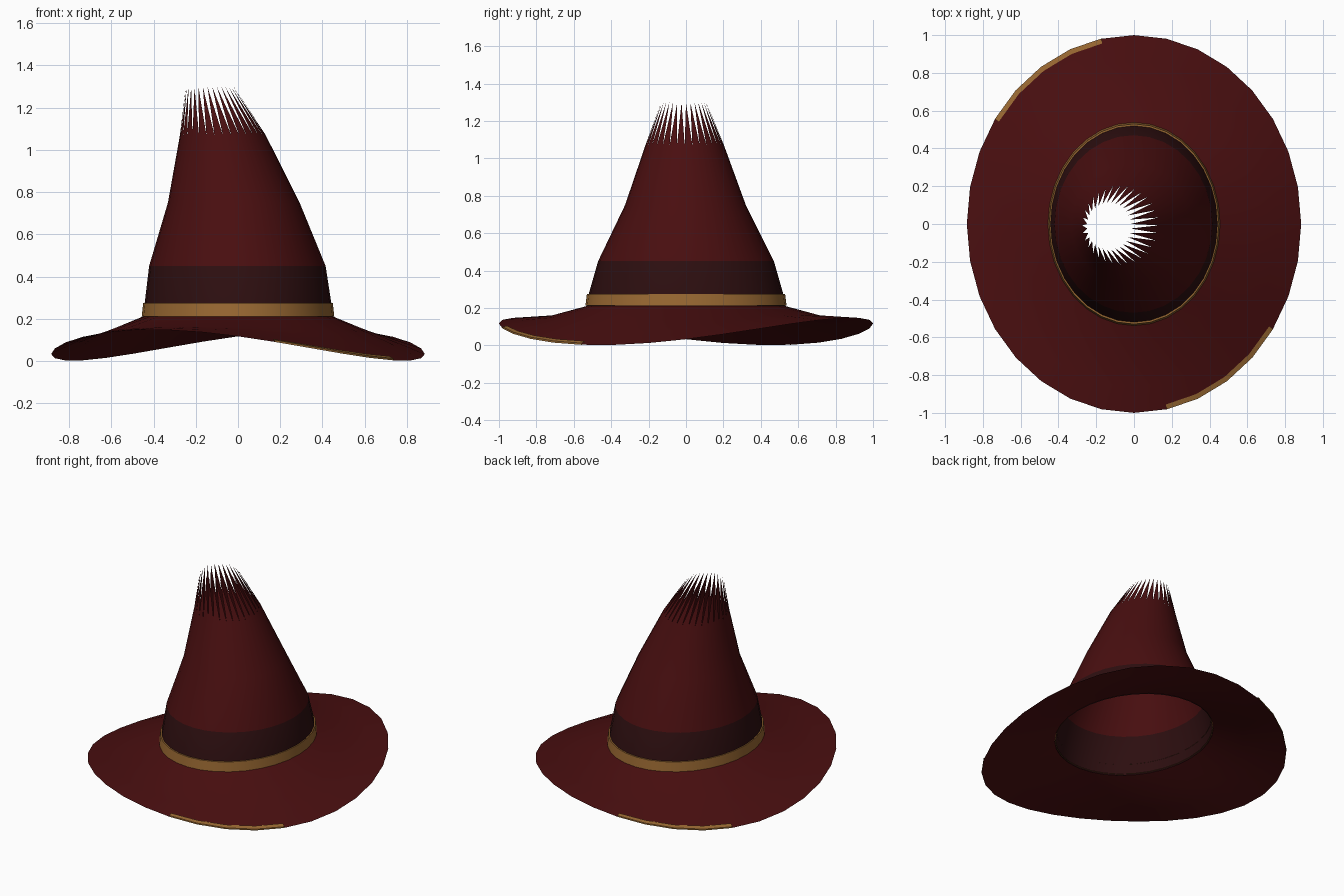
import bpy, bmesh
from math import cos, sin, pi, radians

if "Cube" in bpy.data.objects:
    bpy.data.objects.remove(bpy.data.objects["Cube"])

N = 32


def material(name, rgb):
    m = bpy.data.materials.new(name)
    m.diffuse_color = (*rgb, 1)
    m.use_nodes = True
    m.node_tree.nodes["Principled BSDF"].inputs["Base Color"].default_value = m.diffuse_color
    return m


RED = material("deep_red", (0.066, 0.0045, 0.005))
DARK = material("dark_maroon", (0.026, 0.0045, 0.005))
GOLD = material("old_gold", (0.32, 0.14, 0.032))


def build(name, mats, make):
    bm = bmesh.new()
    make(bm)
    me = bpy.data.meshes.new(name)
    bm.to_mesh(me)
    bm.free()
    for m in mats:
        me.materials.append(m)
    ob = bpy.data.objects.new(name, me)
    bpy.context.collection.objects.link(ob)
    bpy.context.view_layer.objects.active = ob
    ob.select_set(True)
    bpy.ops.object.shade_smooth_by_angle(angle=radians(25))
    ob.select_set(False)


def ring(bm, cx, cy, rx, ry, z, shift=0.0):
    return [bm.verts.new((cx + rx * cos(2 * pi * (i + shift) / N),
                          cy + ry * sin(2 * pi * (i + shift) / N), z)) for i in range(N)]


def bridge(bm, a, b, mat=0, closed=True):
    n = len(a)
    for i in range(n if closed else n - 1):
        j = (i + 1) % n
        bm.faces.new((a[i], a[j], b[j], b[i])).material_index = mat


# Crown: leaning cone of elliptical rings, dark lower part, frayed open tip
def crown(bm):
    levels = [(0, 0, 0.452, 0.532, 0.205), (0, 0, 0.442, 0.52, 0.275),
              (-0.003, 0, 0.418, 0.47, 0.45), (-0.02, -0.003, 0.312, 0.323, 0.75),
              (-0.072, -0.007, 0.203, 0.21, 1.07)]
    rings = [ring(bm, *lv) for lv in levels]
    for k in range(4):
        bridge(bm, rings[k], rings[k + 1], 1 if k < 2 else 0)
    base = rings[-1]
    tips = ring(bm, -0.133, -0.012, 0.115, 0.122, 1.298, 0.5)
    for i in range(N):
        bm.faces.new((base[i], base[(i + 1) % N], tips[i]))


# Band: slim ring around the foot of the crown
def band(bm):
    spec = [(0.446, 0.526, 0.212), (0.456, 0.538, 0.212),
            (0.449, 0.53, 0.275), (0.440, 0.52, 0.275)]
    rings = [ring(bm, 0, 0, *s) for s in spec]
    for a, b in zip(rings, rings[1:]):
        bridge(bm, a, b)


# Brim surface: inner ellipse, mid ring, and a twisted saddle-shaped rim
def brim_point(step, t, lift=0.0):
    a = 2 * pi * step / N
    saddle = -0.042 * cos(2 * a) + 0.06 * sin(2 * a)
    keys = [(0.0, 0.452, 0.532, 0.21, 0.0), (0.42, 0.635, 0.73, 0.145, 0.25),
            (1.0, 0.885, 1.0, 0.075, 1.0)]
    lo, hi = (keys[0], keys[1]) if t <= 0.42 else (keys[1], keys[2])
    f = (t - lo[0]) / (hi[0] - lo[0])
    rx, ry, z, s = (p + (q - p) * f for p, q in zip(lo[1:], hi[1:]))
    return rx * cos(a), ry * sin(a), z + s * saddle + lift


def brim(bm):
    rows = [[bm.verts.new(brim_point(i, t)) for i in range(N)]
            for t in (1.0, 0.71, 0.42, 0.0)]
    for a, b in zip(rows, rows[1:]):
        bridge(bm, a, b)


# Trim: thin gold strip on two opposite stretches of the rim
def trim(bm):
    for start in (9, 25):
        rows = [[bm.verts.new(brim_point(i, t, h)) for i in range(start, start + 5)]
                for t, h in ((1.002, 0.0), (1.002, 0.009), (0.945, 0.008), (0.945, 0.001))]
        for a, b in zip(rows, rows[1:]):
            bridge(bm, a, b, closed=False)


build("crown", [RED, DARK], crown)
build("band", [GOLD], band)
build("brim", [RED], brim)
build("rim_trim", [GOLD], trim)
